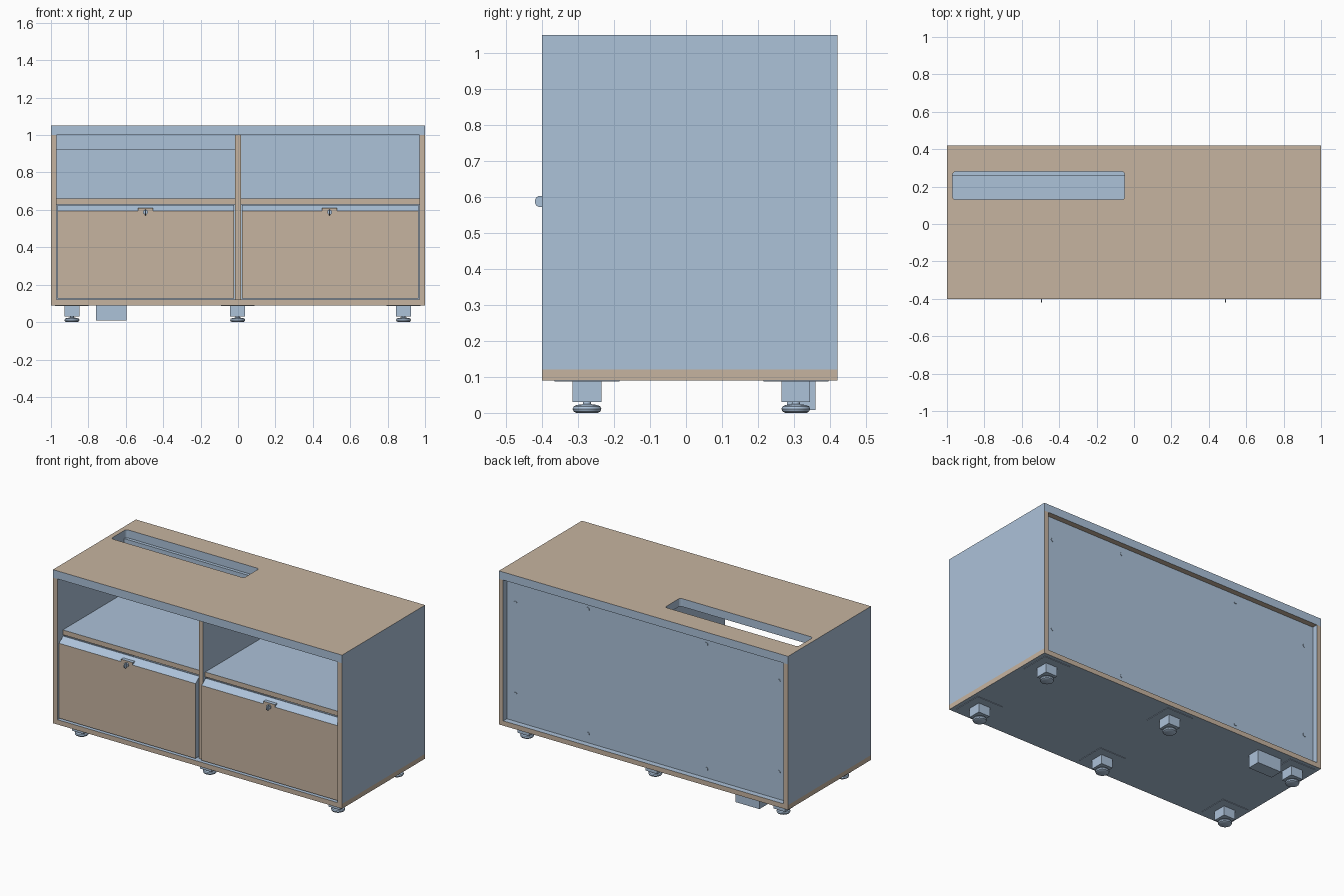
import bpy, bmesh, math
from mathutils import Vector, Matrix

if "Cube" in bpy.data.objects:
    bpy.data.objects.remove(bpy.data.objects["Cube"])

def material(name, rgb):
    m = bpy.data.materials.new(name)
    m.diffuse_color = (*rgb, 1)
    m.use_nodes = True
    m.node_tree.nodes["Principled BSDF"].inputs["Base Color"].default_value = m.diffuse_color
    return m

BLUE = material("blue grey", (0.413, 0.539, 0.694))
TAN = material("tan board", (0.565, 0.456, 0.352))

def finish(name, bm, tan_axes=""):
    """Faces whose normal lies along one of tan_axes become tan, the rest blue."""
    bmesh.ops.recalc_face_normals(bm, faces=bm.faces[:])
    for f in bm.faces:
        f.normal_update()
        for a in tan_axes:
            if abs(f.normal["xyz".index(a)]) > 0.95:
                f.material_index = 1
    me = bpy.data.meshes.new(name)
    bm.to_mesh(me)
    bm.free()
    me.materials.append(BLUE)
    me.materials.append(TAN)
    ob = bpy.data.objects.new(name, me)
    bpy.context.collection.objects.link(ob)
    return ob

def box(name, x, y, z, tan_axes=""):
    bm = bmesh.new()
    c = Vector(((x[0] + x[1]) / 2, (y[0] + y[1]) / 2, (z[0] + z[1]) / 2))
    s = (x[1] - x[0], y[1] - y[0], z[1] - z[0])
    bmesh.ops.create_cube(bm, size=1, matrix=Matrix.Translation(c) @ Matrix.Diagonal((*s, 1)))
    return finish(name, bm, tan_axes)

def cylinder(name, centre, radius, depth, axis, seg=24):
    rot = {"x": Matrix.Rotation(math.pi / 2, 4, "Y"),
           "y": Matrix.Rotation(math.pi / 2, 4, "X"), "z": Matrix()}[axis]
    bm = bmesh.new()
    bmesh.ops.create_cone(bm, cap_ends=True, segments=seg, radius1=radius, radius2=radius,
                          depth=depth, matrix=Matrix.Translation(centre) @ rot)
    return smooth(finish(name, bm))

def smooth(ob):
    bpy.ops.object.select_all(action="DESELECT")
    ob.select_set(True)
    bpy.context.view_layer.objects.active = ob
    bpy.ops.object.shade_smooth_by_angle(angle=math.radians(35))
    return ob

F, B = -0.40, 0.42   # front and back of the carcass

# Lid with rounded cable slot
def lid():
    bm = bmesh.new()
    def loop(pts):
        vs = [bm.verts.new((px, py, 1.0)) for px, py in pts]
        return [bm.edges.new((vs[i], vs[(i + 1) % len(vs)])) for i in range(len(vs))]
    edges = loop([(-1, F), (1, F), (1, B), (-1, B)])
    r, slot = 0.016, []
    for cx, cy, a0 in ((-0.05 - r, 0.28 - r, 0), (-0.97 + r, 0.28 - r, 90),
                       (-0.97 + r, 0.13 + r, 180), (-0.05 - r, 0.13 + r, 270)):
        for k in range(5):
            a = math.radians(a0 + k * 22.5)
            slot.append((cx + r * math.cos(a), cy + r * math.sin(a)))
    edges += loop(slot)
    bmesh.ops.triangle_fill(bm, edges=edges, use_beauty=True)
    ext = bmesh.ops.extrude_face_region(bm, geom=bm.faces[:])
    bmesh.ops.translate(bm, vec=(0, 0, 0.05),
                        verts=[g for g in ext["geom"] if isinstance(g, bmesh.types.BMVert)])
    return finish("lid", bm, "z")
lid()

# Carcass: blue broad faces, tan edges
box("bottom_board", (-1, 1), (F, B), (0.09, 0.12), "xy")
box("left_side", (-1, -0.97), (F, B), (0.12, 1.0), "yz")
box("right_side", (0.97, 1), (F, B), (0.12, 1.0), "yz")
box("back_panel", (-0.97, 0.97), (0.355, 0.385), (0.12, 1.0))
box("divider", (-0.015, 0.015), (-0.365, 0.355), (0.12, 1.0), "yz")
box("left_shelf", (-0.97, -0.015), (-0.345, 0.355), (0.63, 0.66), "y")
box("right_shelf", (0.015, 0.97), (-0.345, 0.355), (0.63, 0.66), "y")
box("cable_rail", (-0.97, -0.015), (0.26, 0.285), (0.92, 1.0))

# Doors with a sloped grip edge, tab and lock
def door(name, x0, x1, lock_x):
    profile = [(-0.39, 0.127), (-0.39, 0.595), (-0.35, 0.625), (-0.342, 0.625), (-0.342, 0.127)]
    bm = bmesh.new()
    face = bm.faces.new([bm.verts.new((x0, y, z)) for y, z in profile])
    ext = bmesh.ops.extrude_face_region(bm, geom=[face])
    bmesh.ops.translate(bm, vec=(x1 - x0, 0, 0),
                        verts=[g for g in ext["geom"] if isinstance(g, bmesh.types.BMVert)])
    finish(name, bm, "y")
    box(name + "_lock_tab", (lock_x - 0.04, lock_x + 0.04), (-0.3905, -0.365), (0.59, 0.611), "y")
    cylinder(name + "_lock", (lock_x, -0.392, 0.588), 0.013, 0.014, "y")
    cylinder(name + "_key", (lock_x, -0.404, 0.587), 0.016, 0.006, "x")

door("left_door", -0.965, -0.021, -0.495)
door("right_door", 0.021, 0.965, 0.49)

# Screws in the back panel
for sx in (-1, 1):
    for px, zs in ((0.91, (0.29, 0.86)), (0.41, (0.175, 0.955))):
        for z in zs:
            cylinder("back_screw", (sx * px, 0.385, z), 0.012, 0.006, "y", 16)

# Levelling feet: mounting plate, block, stem and rounded pad
def foot_pad(x, y):
    profile = [(0, 0), (0.03, 0), (0.037, 0.004), (0.04, 0.011), (0.037, 0.018),
               (0.028, 0.022), (0.012, 0.024), (0.01, 0.032), (0, 0.032)]
    bm = bmesh.new()
    vs = [bm.verts.new((r, 0, z)) for r, z in profile]
    es = [bm.edges.new(p) for p in zip(vs, vs[1:])]
    bmesh.ops.spin(bm, geom=vs + es, cent=(0, 0, 0), axis=(0, 0, 1),
                   angle=2 * math.pi, steps=28)
    bmesh.ops.remove_doubles(bm, verts=bm.verts[:], dist=1e-4)
    bmesh.ops.translate(bm, vec=(x, y, 0), verts=bm.verts[:])
    smooth(finish("foot_pad", bm))

for x in (-0.888, -0.002, 0.885):
    for y in (-0.275, 0.305):
        box("foot_plate", (x - 0.09, x + 0.09), (y - 0.09, y + 0.09), (0.087, 0.09))
        box("foot_block", (x - 0.04, x + 0.04), (y - 0.04, y + 0.04), (0.03, 0.088))
        foot_pad(x, y)

# Small box under the back left
box("cable_box", (-0.76, -0.595), (0.28, 0.36), (0.008, 0.09))
